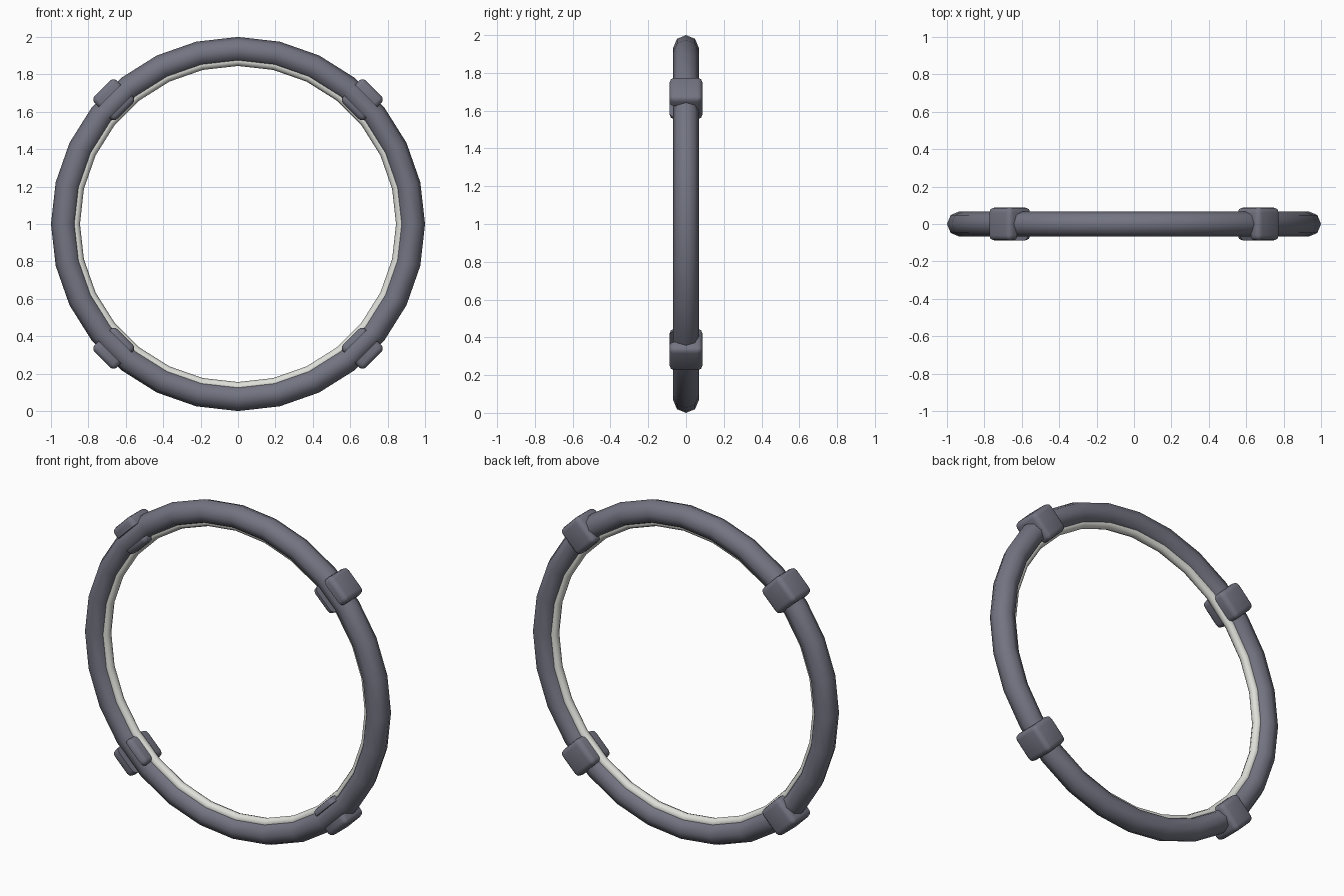
import bpy, bmesh, math
from mathutils import Matrix

if "Cube" in bpy.data.objects:
    bpy.data.objects.remove(bpy.data.objects["Cube"], do_unlink=True)


def make_material(name, color):
    mat = bpy.data.materials.new(name)
    mat.use_nodes = True
    mat.diffuse_color = color
    mat.node_tree.nodes["Principled BSDF"].inputs["Base Color"].default_value = color
    return mat


slate = make_material("slate_grey", (0.17, 0.175, 0.22, 1))
pale = make_material("pale_grey", (0.74, 0.74, 0.70, 1))


def add_ring(name, major, minor, mat):
    bpy.ops.mesh.primitive_torus_add(
        major_segments=28, minor_segments=8, major_radius=major,
        minor_radius=minor, location=(0, 0, 1), rotation=(math.pi / 2, 0, 0))
    ring = bpy.context.object
    ring.name = name
    ring.data.materials.append(mat)
    bpy.ops.object.shade_smooth()


add_ring("outer_tube", 0.932, 0.068, slate)
add_ring("inner_light_strip", 0.873, 0.028, pale)

# Clamp: U-shaped block around the tube, open towards the front
R_IN, R_OUT, DEPTH, HALF_LEN = 0.853, 1.026, 0.088, 0.085
SLOT_IN, SLOT_OUT, SLOT_Y = 0.888, 0.968, -0.03
PROFILE = [(R_IN, -DEPTH), (SLOT_IN, -DEPTH), (SLOT_IN, SLOT_Y),
           (SLOT_OUT, SLOT_Y), (SLOT_OUT, -DEPTH), (R_OUT, -DEPTH),
           (R_OUT, DEPTH), (R_IN, DEPTH)]


def in_slot(face):
    return all(SLOT_IN - 1e-4 < v.co.x < SLOT_OUT + 1e-4 for v in face.verts)


def add_clamp(name, angle):
    bm = bmesh.new()
    base = bm.faces.new([bm.verts.new((r, y, -HALF_LEN)) for r, y in PROFILE])
    top = bmesh.ops.extrude_face_region(bm, geom=[base])["geom"]
    bmesh.ops.translate(bm, vec=(0, 0, 2 * HALF_LEN),
                        verts=[g for g in top if isinstance(g, bmesh.types.BMVert)])
    bmesh.ops.recalc_face_normals(bm, faces=bm.faces)
    # Round the outer edges only, keeping the slot crisp
    edges = [e for e in bm.edges if not any(in_slot(f) for f in e.link_faces)]
    bmesh.ops.bevel(bm, geom=edges, offset=0.028, segments=3, profile=0.5,
                    affect='EDGES', clamp_overlap=True)
    bm.transform(Matrix.Translation((0, 0, 1)) @ Matrix.Rotation(-angle, 4, 'Y'))
    mesh = bpy.data.meshes.new(name)
    bm.to_mesh(mesh)
    bm.free()
    mesh.materials.append(slate)
    clamp = bpy.data.objects.new(name, mesh)
    bpy.context.collection.objects.link(clamp)
    bpy.ops.object.select_all(action='DESELECT')
    clamp.select_set(True)
    bpy.context.view_layer.objects.active = clamp
    bpy.ops.object.shade_smooth_by_angle(angle=math.radians(40))


names = ["upper_left_clamp", "upper_right_clamp", "lower_right_clamp", "lower_left_clamp"]
for i, clamp_name in enumerate(names):
    add_clamp(clamp_name, math.radians(45 + 90 * i))
